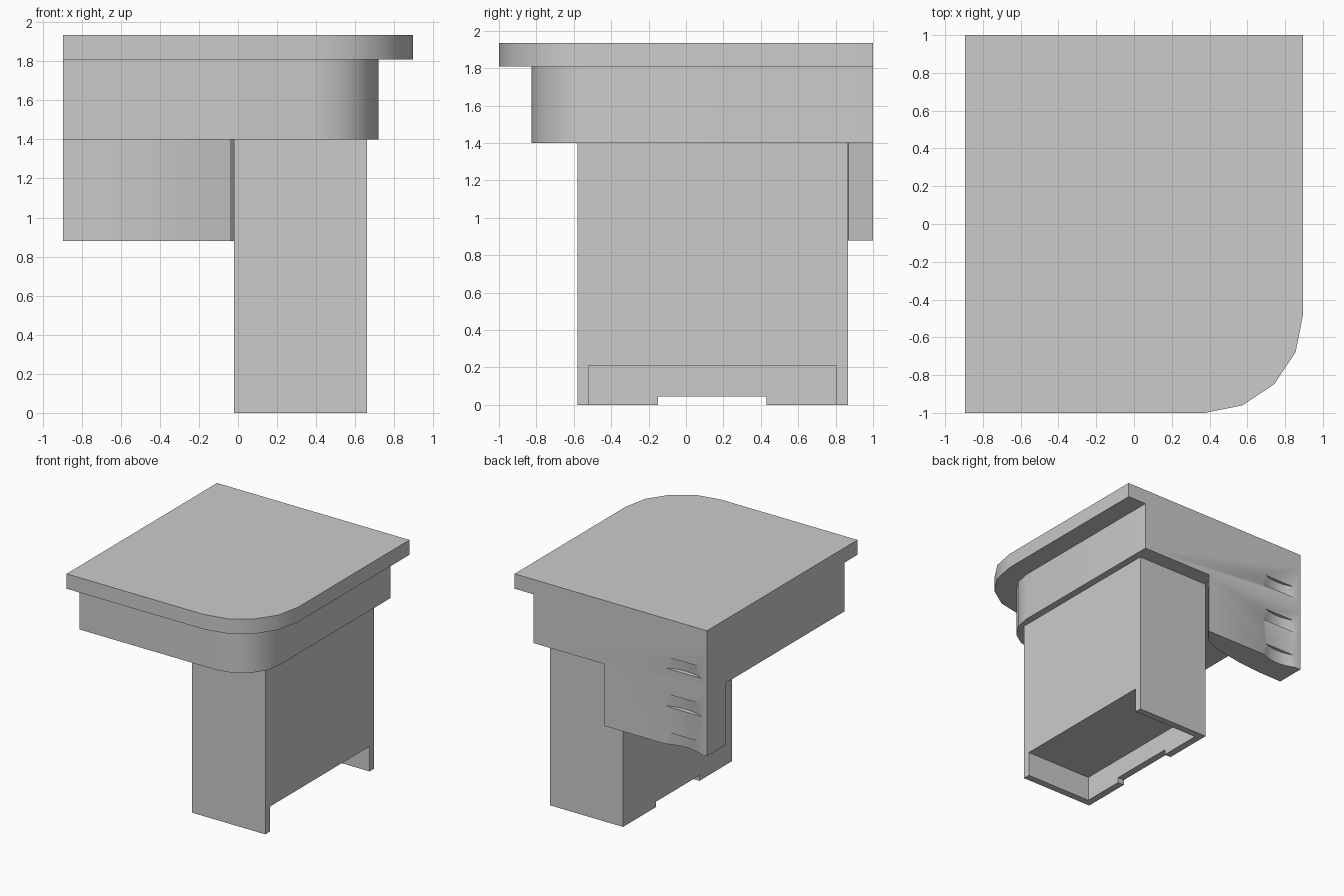
import bpy, bmesh, math

old = bpy.data.objects.get("Cube")
if old:
    bpy.data.objects.remove(old, do_unlink=True)

grey = bpy.data.materials.new("plain grey")
grey.use_nodes = True
COLOUR = (0.6, 0.6, 0.6, 1)
grey.diffuse_color = COLOUR
grey.node_tree.nodes["Principled BSDF"].inputs["Base Color"].default_value = COLOUR


def finish(name, bm):
    """Turn a bmesh into a coloured object."""
    bmesh.ops.recalc_face_normals(bm, faces=bm.faces)
    mesh = bpy.data.meshes.new(name)
    bm.to_mesh(mesh)
    bm.free()
    mesh.materials.append(grey)
    obj = bpy.data.objects.new(name, mesh)
    bpy.context.collection.objects.link(obj)
    return obj


def prism(name, outline, z0, z1):
    """Extrude a plan outline from z0 up to z1."""
    bm = bmesh.new()
    base = bm.faces.new([bm.verts.new((x, y, z0)) for x, y in outline])
    top = bmesh.ops.extrude_face_region(bm, geom=[base])["geom"]
    bmesh.ops.translate(bm, vec=(0, 0, z1 - z0),
                        verts=[v for v in top if isinstance(v, bmesh.types.BMVert)])
    return finish(name, bm)


def box(name, x0, x1, y0, y1, z0, z1):
    return prism(name, [(x0, y0), (x1, y0), (x1, y1), (x0, y1)], z0, z1)


def cut(obj, cutters):
    """Subtract each cutter and apply the result."""
    bpy.context.view_layer.objects.active = obj
    for cutter in cutters:
        mod = obj.modifiers.new("cut", "BOOLEAN")
        mod.operation = "DIFFERENCE"
        mod.solver = "EXACT"
        mod.object = cutter
        bpy.ops.object.modifier_apply(modifier=mod.name)


def smooth(obj):
    bpy.ops.object.select_all(action="DESELECT")
    obj.select_set(True)
    bpy.context.view_layer.objects.active = obj
    bpy.ops.object.shade_smooth_by_angle(angle=math.radians(30))


LEFT, BACK = -0.895, 1.0
CORNER = (0.375, -0.48)


def rounded_plan(radius):
    """Rectangle with one rounded corner, all sharing the same corner centre."""
    cx, cy = CORNER
    arc = [(cx + radius * math.cos(a), cy + radius * math.sin(a))
           for a in (math.radians(-90 + 22.5 * i) for i in range(5))]
    return [(LEFT, cy - radius)] + arc + [(cx + radius, BACK), (LEFT, BACK)]


# Top slab and the smaller body below it
top_slab = prism("top_slab", rounded_plan(0.52), 1.81, 1.935)
body = prism("body", rounded_plan(0.345), 1.4, 1.81)

# Rear grip: thick at the outer side, curving away to a thin edge
grip_plan = [(LEFT, BACK), (LEFT, 0.75), (-0.68, 0.754), (-0.45, 0.773),
             (-0.22, 0.813), (-0.04, 0.87), (0.06, BACK)]
grip = prism("rear_grip", grip_plan, 0.88, 1.4)

# Leg with an open-sided socket underneath and a notch in the remaining wall
leg = box("leg", -0.02, 0.66, -0.58, 0.865, 0, 1.4)
socket = box("socket_cutter", 0.04, 0.8, -0.52, 0.805, -0.1, 0.21)
notch = box("notch_cutter", -0.2, 0.3, -0.15, 0.43, -0.1, 0.045)
cut(leg, [socket, notch])

# Three shallow finger scoops in the back
scoops = []
for z0, z1 in ((0.86, 0.985), (1.2, 1.305), (1.52, 1.615)):
    bm = bmesh.new()
    bmesh.ops.create_cone(bm, cap_ends=True, segments=64, radius1=0.38,
                          radius2=0.368, depth=z1 - z0)
    bmesh.ops.translate(bm, vec=(-0.675, 1.34, (z0 + z1) / 2), verts=bm.verts)
    scoops.append(finish("scoop_cutter", bm))
cut(grip, scoops[:2])
cut(body, scoops[2:])

for obj in (top_slab, body, grip, leg):
    smooth(obj)
for helper in [socket, notch] + scoops:
    bpy.data.objects.remove(helper, do_unlink=True)
